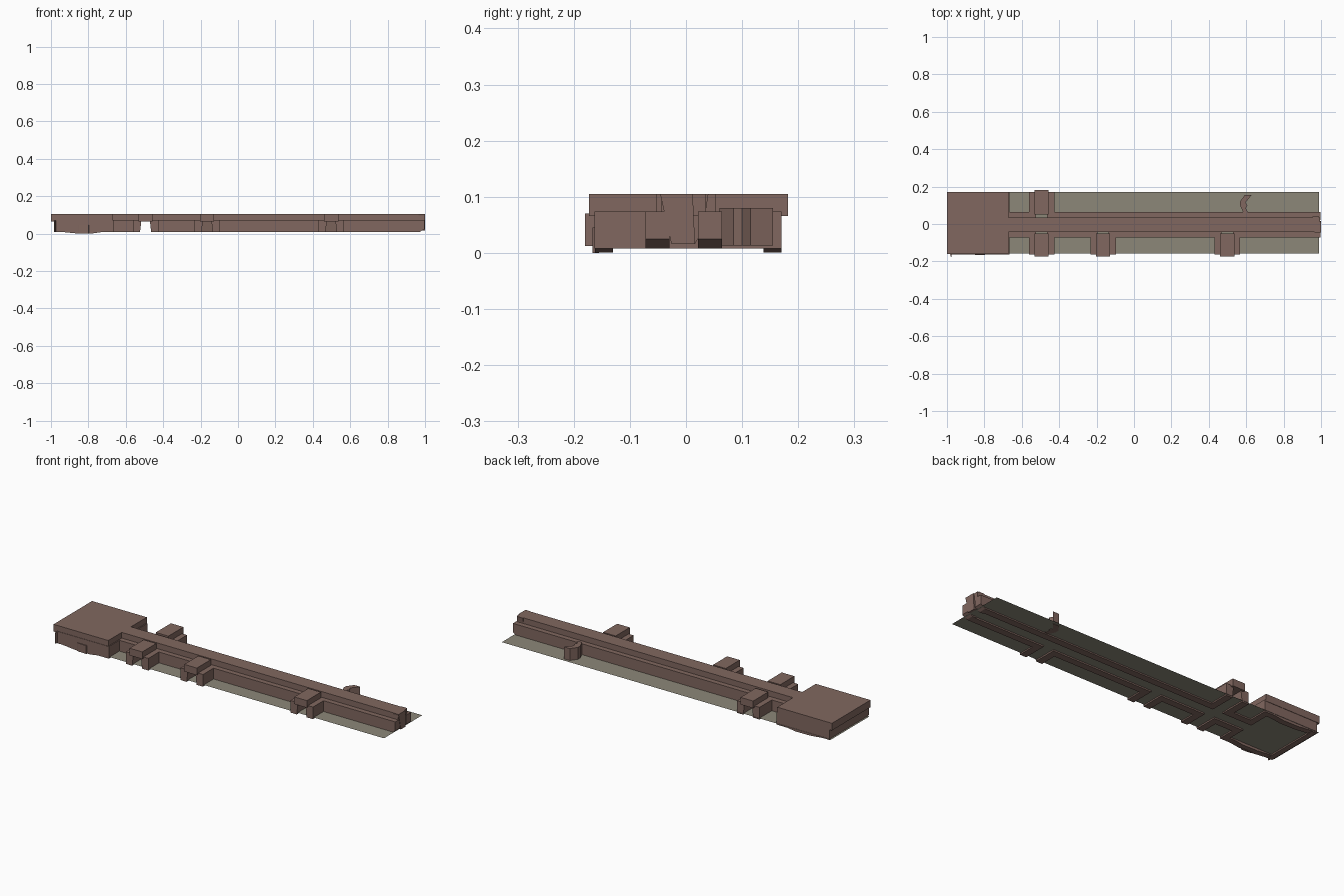
import bpy, bmesh

if "Cube" in bpy.data.objects:
    bpy.data.objects.remove(bpy.data.objects["Cube"])

def material(name, rgb):
    m = bpy.data.materials.new(name)
    m.diffuse_color = (*rgb, 1)
    m.use_nodes = True
    m.node_tree.nodes["Principled BSDF"].inputs["Base Color"].default_value = m.diffuse_color
    return m

BROWN = material("stone brown", (0.22, 0.137, 0.116))
OLIVE = material("floor olive", (0.262, 0.245, 0.19))

def prism(name, pts, axis, lo, hi, mat=BROWN):
    """Extrude a 2D outline along x (y,z), y (x,z) or z (x,y)."""
    def place(a, b, t):
        return {"x": (t, a, b), "y": (a, t, b), "z": (a, b, t)}[axis]
    bm = bmesh.new()
    rows = [[bm.verts.new(place(a, b, t)) for a, b in pts] for t in (lo, hi)]
    n = len(pts)
    bm.faces.new(rows[0])
    bm.faces.new(rows[1])
    for i in range(n):
        j = (i + 1) % n
        bm.faces.new((rows[0][i], rows[0][j], rows[1][j], rows[1][i]))
    bmesh.ops.recalc_face_normals(bm, faces=bm.faces)
    me = bpy.data.meshes.new(name)
    bm.to_mesh(me)
    bm.free()
    me.materials.append(mat)
    ob = bpy.data.objects.new(name, me)
    bpy.context.collection.objects.link(ob)
    return ob

def box(name, x0, x1, y0, y1, z0, z1, mat=BROWN):
    return prism(name, [(x0, y0), (x1, y0), (x1, y1), (x0, y1)], "z", z0, z1, mat)

LOW, WALL_TOP, CAP_LOW, TOP, MID = 0.008, 0.074, 0.066, 0.105, -0.004

def wall_profile(centre, side):
    """Wall section: upright outside, leaning inwards inside."""
    ds = [(0.068, LOW), (0.068, WALL_TOP), (0.02, WALL_TOP), (0.023, 0.066), (0.03, LOW)]
    return [(centre + side * d, z) for d, z in ds]

# Floor sheet
bm = bmesh.new()
bm.faces.new([bm.verts.new((x, y, 0.015)) for x, y in
              ((-0.995, -0.157), (0.99, -0.157), (0.99, 0.172), (-0.995, 0.172))])
floor_mesh = bpy.data.meshes.new("floor_sheet")
bm.to_mesh(floor_mesh)
bm.free()
floor_mesh.materials.append(OLIVE)
bpy.context.collection.objects.link(bpy.data.objects.new("floor_sheet", floor_mesh))

# Corridor roof and side walls, broken at each side passage
box("corridor_roof", -0.68, 0.995, MID - 0.04, MID + 0.04, CAP_LOW, TOP)
bays = [(-0.494, -1), (-0.165, -1), (0.498, -1), (-0.494, 1)]
for side, label in ((-1, "front"), (1, "back")):
    start = -0.68
    for x in sorted(c for c, s in bays if s == side) + [None]:
        end = 0.95 if x is None else x - 0.03
        prism(label + "_corridor_wall", wall_profile(MID, side), "x", start, end)
        start = 0 if x is None else x + 0.03
    # Chamfered wall end
    y0, y1 = sorted((MID + side * 0.025, MID + side * 0.068))
    prism(label + "_wall_end", [(0.95, LOW), (0.97, LOW), (0.998, 0.025),
                                (0.998, WALL_TOP), (0.95, WALL_TOP)], "y", y0, y1)

# Side passages: cap over two leaning walls
for cx, side in bays:
    cap_end, wall_end = (0.182, 0.17) if side > 0 else (-0.173, -0.163)
    y0, y1 = sorted((side * 0.052, cap_end))
    box("passage_roof", cx - 0.038, cx + 0.038, y0, y1, CAP_LOW, TOP)
    y0, y1 = sorted((side * 0.055, wall_end))
    for s in (-1, 1):
        prism("passage_wall", wall_profile(cx, s), "y", y0, y1)

# Broken plug closing the corridor end
prism("end_plug", [(-0.046, TOP), (0.012, TOP), (0.016, 0.016), (-0.026, 0.016)], "x", 0.965, 1.0)
prism("end_plug_side", [(0.008, TOP), (0.04, TOP), (0.03, 0.04), (0.016, 0.016)], "x", 0.955, 0.99)

# Room: roof slab over four walls with a doorway
box("room_roof", -1.0, -0.67, -0.16, 0.172, CAP_LOW, TOP)
box("room_left_wall", -0.985, -0.955, -0.16, 0.168, LOW, WALL_TOP)
for side, label, y0, y1 in ((-1, "front", -0.162, -0.13), (1, "back", 0.138, 0.17)):
    prism("room_" + label + "_wall",
          [(-0.985, WALL_TOP), (-0.985, 0.012), (-0.93, LOW), (-0.87, 0.002),
           (-0.78, 0.001), (-0.73, LOW), (-0.665, LOW), (-0.665, WALL_TOP)], "y", y0, y1)
for y0, y1 in ((-0.16, MID - 0.03), (MID + 0.03, 0.168)):
    box("room_right_wall", -0.70, -0.665, y0, y1, LOW, WALL_TOP)

# Small rough chips on the room's front wall
prism("front_chip", [(-0.985, -0.155), (-0.972, -0.155), (-0.978, -0.18)], "z", 0.012, 0.07)
prism("front_chip_small", [(-0.87, -0.155), (-0.79, -0.155), (-0.80, -0.167), (-0.85, -0.165)],
      "z", 0.0, 0.045)

# Bent rock behind the corridor
prism("bent_rock", [(0.585, 0.06), (0.61, 0.06), (0.598, 0.085), (0.606, 0.1), (0.596, 0.115),
                    (0.628, 0.155), (0.592, 0.155), (0.567, 0.12), (0.567, 0.1)],
      "z", 0.013, 0.08)
